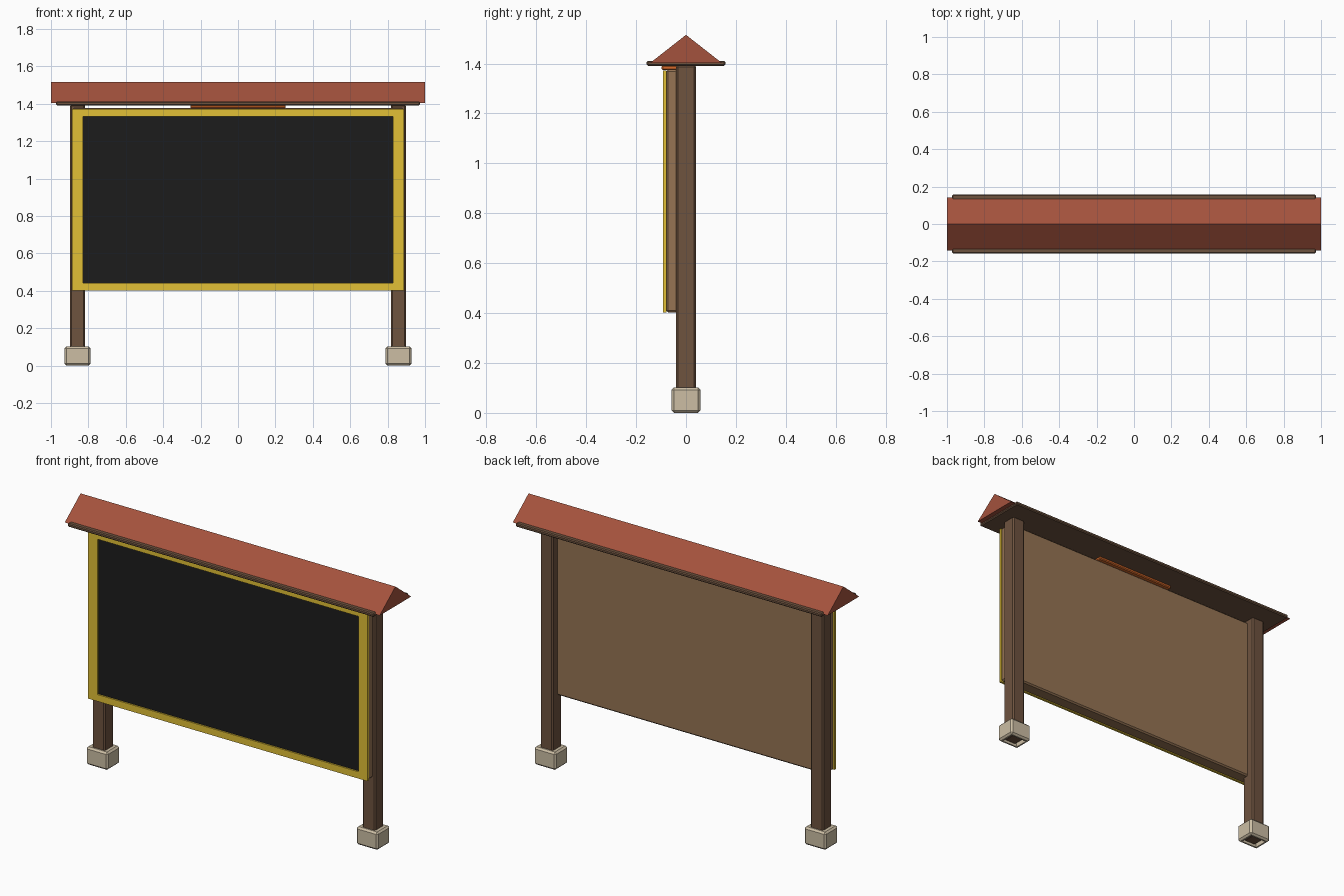
import bpy
import bmesh

cube = bpy.data.objects.get("Cube")
if cube:
    bpy.data.objects.remove(cube, do_unlink=True)


def srgb(r, g, b):
    return tuple(((c / 255 + 0.055) / 1.055) ** 2.4 for c in (r, g, b)) + (1.0,)


def material(name, colour):
    mat = bpy.data.materials.new(name)
    mat.use_nodes = True
    mat.diffuse_color = colour
    bsdf = mat.node_tree.nodes["Principled BSDF"]
    bsdf.inputs["Base Color"].default_value = colour
    bsdf.inputs["Roughness"].default_value = 0.8
    return mat


ROOF = material("roof red", srgb(164, 82, 61))
WOOD = material("dark wood", srgb(110, 83, 63))
BACK = material("backing wood", srgb(150, 116, 84))
YELLOW = material("frame yellow", srgb(226, 192, 54))
BLACK = material("board black", srgb(28, 28, 28))
STONE = material("footing stone", srgb(204, 190, 164))
ORANGE = material("lamp orange", srgb(215, 106, 42))


def finish(name, bm, mat):
    bmesh.ops.recalc_face_normals(bm, faces=bm.faces)
    mesh = bpy.data.meshes.new(name)
    bm.to_mesh(mesh)
    bm.free()
    mesh.materials.append(mat)
    ob = bpy.data.objects.new(name, mesh)
    bpy.context.collection.objects.link(ob)


def box(name, x, y, z, mat, bevel=0, socket_rim=0):
    """Box from (min, max) pairs; socket_rim sinks a socket into its underside."""
    bm = bmesh.new()
    bmesh.ops.create_cube(bm, size=1)
    for v in bm.verts:
        v.co = [lo + (c + 0.5) * (hi - lo) for c, (lo, hi) in zip(v.co, (x, y, z))]
    if bevel:
        bmesh.ops.bevel(bm, geom=bm.edges[:], offset=bevel, segments=1,
                        profile=0.5, affect='EDGES')
    if socket_rim:
        bm.normal_update()
        base = min(bm.faces, key=lambda f: f.calc_center_median().z)
        bmesh.ops.inset_region(bm, faces=[base], thickness=socket_rim,
                               use_even_offset=True)
        # A second ring forms the socket walls
        bmesh.ops.inset_region(bm, faces=[base], thickness=0.001, use_even_offset=True)
        for v in base.verts:
            v.co.z += 0.03
    finish(name, bm, mat)


def prism(name, profile, half_length, mat):
    """Extrude a (y, z) profile along x."""
    bm = bmesh.new()
    face = bm.faces.new([bm.verts.new((-half_length, y, z)) for y, z in profile])
    for v in bmesh.ops.extrude_face_region(bm, geom=[face])["geom"]:
        if isinstance(v, bmesh.types.BMVert):
            v.co.x = half_length
    finish(name, bm, mat)


# Posts and stone footings
for side, s in (("left", 1), ("right", -1)):
    cx = s * 0.858
    box(side + "_post", (cx - 0.041, cx + 0.041), (-0.041, 0.041), (0.01, 1.395),
        WOOD, 0.008)
    box(side + "_footing", (cx - 0.069, cx + 0.069), (-0.058, 0.058), (0, 0.102),
        STONE, 0.01, socket_rim=0.009)

# Roof with its soffit board
prism("roof", [(-0.143, 1.403), (0.143, 1.403), (0, 1.515)], 1.0, ROOF)
box("soffit_board", (-0.972, 0.972), (-0.158, 0.158), (1.391, 1.411), WOOD, 0.005)

# Sign panel: wooden backing, writing surface, yellow frame
box("backing", (-0.884, 0.884), (-0.08, -0.003), (0.403, 1.376), BACK, 0.008)
box("writing_surface", (-0.835, 0.835), (-0.083, -0.078), (0.436, 1.337), BLACK)
FRAME_Y = (-0.092, -0.079)
for name, z in (("frame_bottom", (0.402, 0.441)), ("frame_top", (1.333, 1.373))):
    box(name, (-0.887, 0.887), FRAME_Y, z, YELLOW)
for side, x in (("left", (0.829, 0.887)), ("right", (-0.887, -0.829))):
    box("frame_" + side, x, FRAME_Y, (0.441, 1.333), YELLOW)

# Lamp strip under the soffit
box("lamp_strip", (-0.255, 0.255), (-0.098, 0.015), (1.374, 1.393), ORANGE, 0.005)
